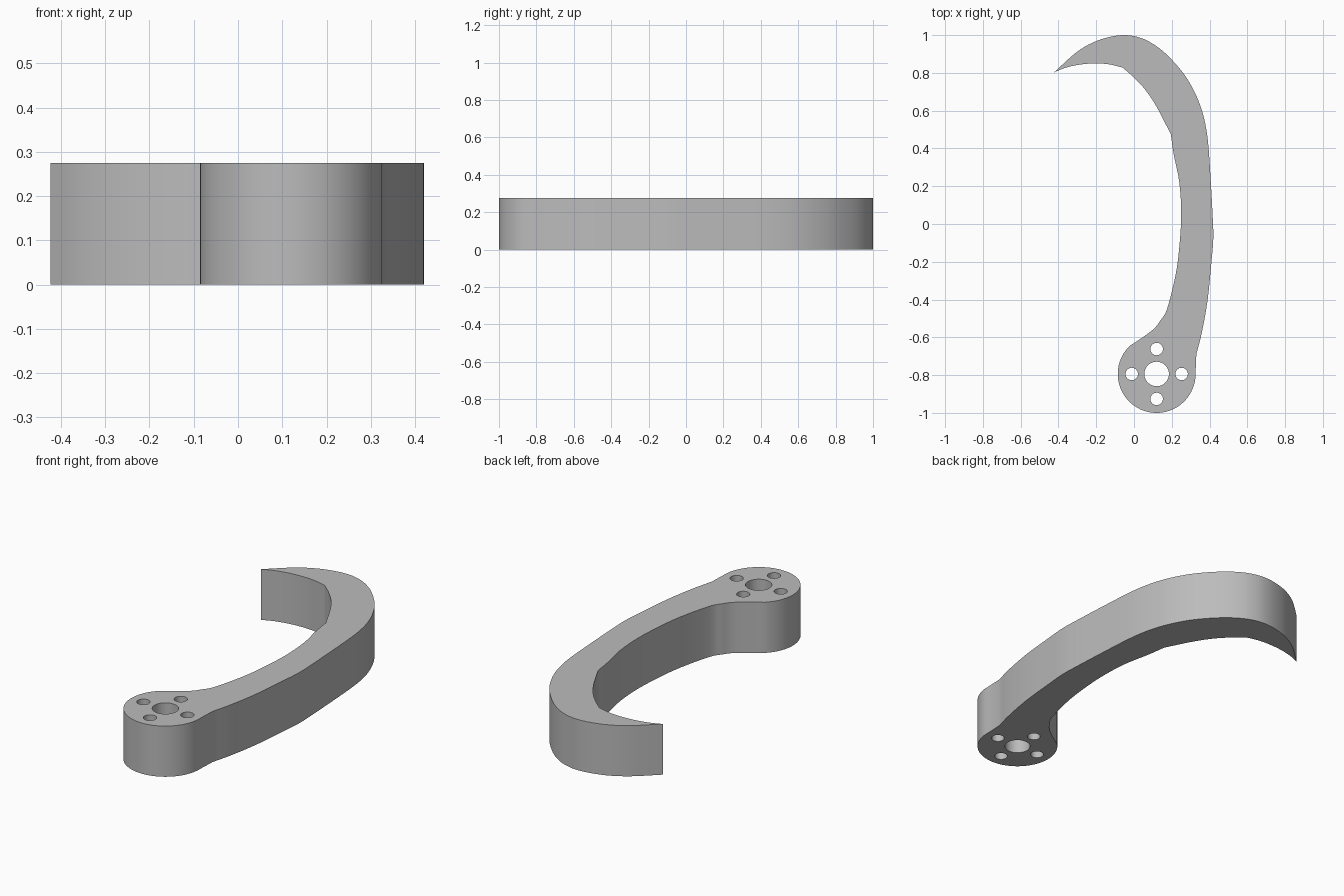
import bpy, bmesh, math
from mathutils import Vector

if "Cube" in bpy.data.objects:
    bpy.data.objects.remove(bpy.data.objects["Cube"], do_unlink=True)

HEIGHT = 0.275
HUB = Vector((0.12, -0.794))
HUB_RADIUS = 0.206


def arc(centre, radius, start, end, count):
    """Points along a circular arc, angles in degrees, end excluded."""
    angles = [math.radians(start + (end - start) * i / count) for i in range(count)]
    return [centre + radius * Vector((math.cos(a), math.sin(a))) for a in angles]


def smooth_path(points, steps=4):
    """Smooth path through the points, last point excluded."""
    p = [Vector(q) for q in points]
    p = [2 * p[0] - p[1]] + p + [2 * p[-1] - p[-2]]
    path = []
    for a, b, c, d in zip(p, p[1:], p[2:], p[3:]):
        for i in range(steps):
            t = i / steps
            path.append(0.5 * (2 * b + (c - a) * t + (2 * a - 5 * b + 4 * c - d) * t ** 2
                               + (3 * b - a - 3 * c + d) * t ** 3))
    return path


# Hook outline: outer sweep, inner tip, inner bend, inner shank, hub arc
outer = [(0.33, -0.69), (0.36, -0.57), (0.39, -0.4), (0.41, -0.2), (0.42, -0.07),
         (0.415, 0.07), (0.405, 0.25), (0.395, 0.4), (0.383, 0.5), (0.36, 0.6),
         (0.32, 0.7), (0.26, 0.8), (0.17, 0.9), (0.09, 0.96), (0.02, 0.99),
         (-0.05, 1.0), (-0.13, 0.99), (-0.22, 0.96), (-0.31, 0.905), (-0.423, 0.803)]
tip = [(-0.423, 0.803), (-0.36, 0.828), (-0.28, 0.845), (-0.2, 0.85), (-0.13, 0.845),
       (-0.06, 0.828)]
bend = [(-0.06, 0.828), (0, 0.775), (0.06, 0.71), (0.12, 0.62), (0.195, 0.475)]
shank = [(0.195, 0.475), (0.21, 0.37), (0.24, 0.22), (0.25, 0.05), (0.24, -0.12),
         (0.22, -0.27), (0.175, -0.45), (0.14, -0.51), (0.11, -0.55), (0.06, -0.59),
         (-0.02, -0.644)]
outline = [q for part in (outer, tip, bend, shank) for q in smooth_path(part)]
outline += arc(HUB, HUB_RADIUS, 133, 367, 48)

# Centre bore and four bolt holes around it
loops = [outline, arc(HUB, 0.065, 0, 360, 40)]
loops += [arc(c, 0.033, 0, 360, 28) for c in arc(HUB, 0.132, 0, 360, 4)]

# Fill the flat profile, then extrude it upwards
bm = bmesh.new()
for loop in loops:
    verts = [bm.verts.new((q.x, q.y, 0)) for q in loop]
    for a, b in zip(verts, verts[1:] + verts[:1]):
        bm.edges.new((a, b))
bmesh.ops.triangle_fill(bm, use_beauty=True, use_dissolve=False, edges=bm.edges[:])
raised = bmesh.ops.extrude_face_region(bm, geom=bm.faces[:], use_keep_orig=True)
top = [v for v in raised["geom"] if isinstance(v, bmesh.types.BMVert)]
bmesh.ops.translate(bm, vec=(0, 0, HEIGHT), verts=top)
bmesh.ops.recalc_face_normals(bm, faces=bm.faces[:])

mesh = bpy.data.meshes.new("hook_arm")
bm.to_mesh(mesh)
bm.free()
hook = bpy.data.objects.new("hook_arm", mesh)
bpy.context.collection.objects.link(hook)

# Plain grey finish
grey = bpy.data.materials.new("plain_grey")
grey.use_nodes = True
colour = (0.5, 0.5, 0.5, 1)
grey.diffuse_color = colour
grey.node_tree.nodes["Principled BSDF"].inputs["Base Color"].default_value = colour
mesh.materials.append(grey)

bpy.context.view_layer.objects.active = hook
hook.select_set(True)
bpy.ops.object.shade_smooth_by_angle(angle=math.radians(25))
